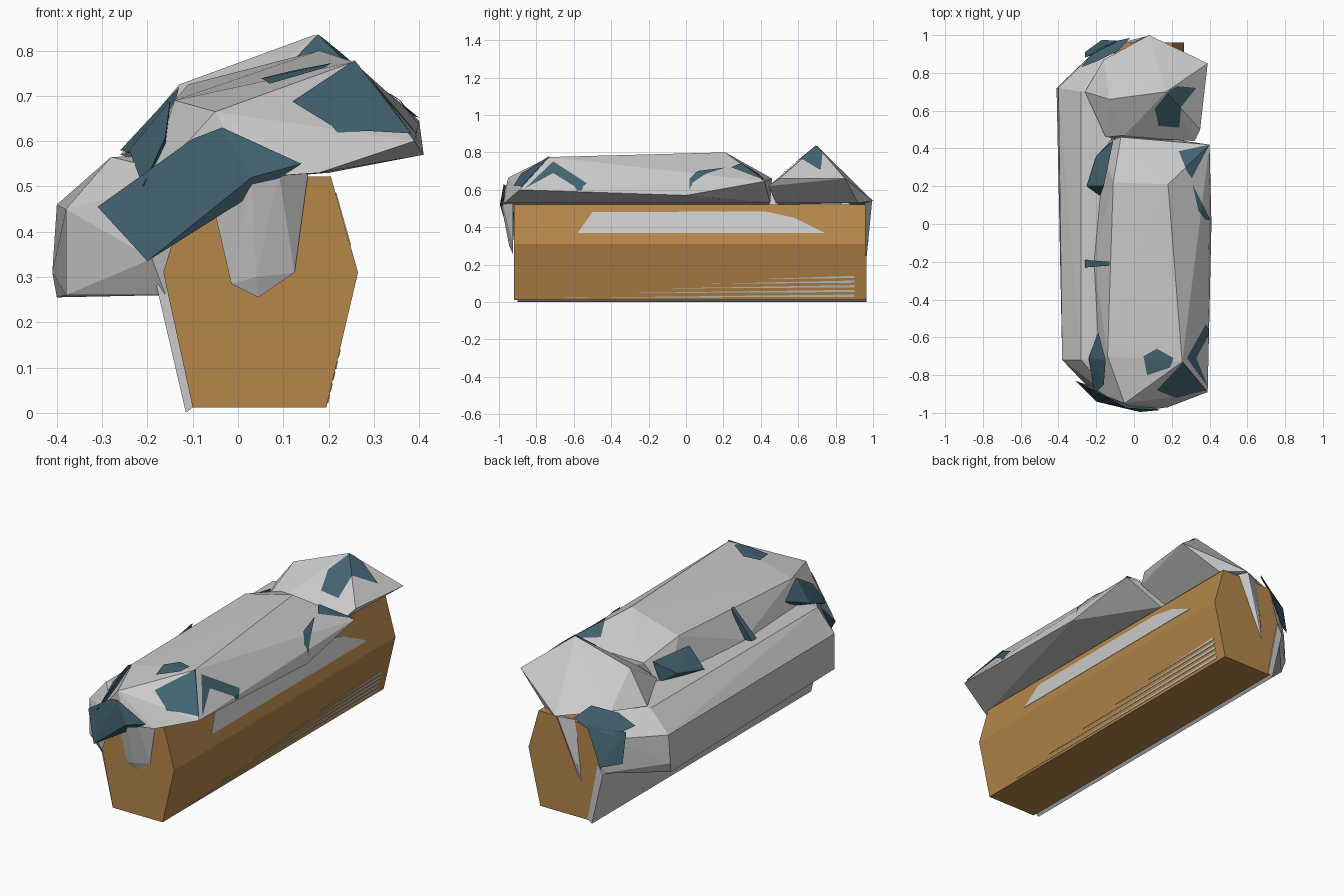
import bpy, bmesh
from mathutils import Vector


def material(name, rgb):
    m = bpy.data.materials.new(name)
    m.diffuse_color = (*rgb, 1)
    return m


GREY = material("pale grey", (0.59, 0.59, 0.59))
WOOD = material("brown wood", (0.46, 0.24, 0.068))
TEAL = material("dark teal", (0.056, 0.125, 0.165))


def add(name, bm, mat):
    me = bpy.data.meshes.new(name)
    bm.to_mesh(me)
    bm.free()
    me.materials.append(mat)
    ob = bpy.data.objects.new(name, me)
    bpy.context.collection.objects.link(ob)
    return ob


def hull(name, points, mat):
    """Faceted convex chunk around a few corner points."""
    bm = bmesh.new()
    for p in points:
        bm.verts.new(p)
    r = bmesh.ops.convex_hull(bm, input=bm.verts[:])
    loose = {g for g in r["geom_interior"] + r["geom_unused"]
             if isinstance(g, bmesh.types.BMVert)}
    bmesh.ops.delete(bm, geom=list(loose), context='VERTS')
    bmesh.ops.recalc_face_normals(bm, faces=bm.faces[:])
    return add(name, bm, mat)


def patch(name, source, outline):
    """Thin sheet: the source's upper surface cut by a convex outline seen from above."""
    bm = bmesh.new()
    bm.from_mesh(source.data)
    bm.normal_update()
    down = [f for f in bm.faces if f.normal.z < 0.05]
    bmesh.ops.delete(bm, geom=down, context='FACES')
    pts = [Vector((x, y, 0)) for x, y in outline]
    mid = sum(pts, Vector()) / len(pts)
    for a, b in zip(pts, pts[1:] + pts[:1]):
        n = Vector((b.y - a.y, a.x - b.x, 0))
        if n.dot(mid - a) > 0:
            n = -n
        bmesh.ops.bisect_plane(bm, geom=bm.verts[:] + bm.edges[:] + bm.faces[:],
                               plane_co=a, plane_no=n, clear_outer=True)
    bmesh.ops.translate(bm, verts=bm.verts[:], vec=(0, 0, 0.007))
    add(name, bm, TEAL)


# Six-sided log
section = [(-0.10, 0.012), (0.195, 0.012), (0.265, 0.31),
           (0.205, 0.522), (-0.10, 0.522), (-0.165, 0.31)]
hull("log", [(x, y, z) for y in (-0.92, 0.96) for x, z in section], WOOD)

# Large slab on top of the log
slab = hull("main_slab", [
    (-0.14, -0.70, 0.69), (-0.05, -0.95, 0.665), (0.255, -0.73, 0.775),
    (0.18, 0.21, 0.80), (-0.11, 0.22, 0.725), (-0.07, 0.46, 0.66),
    (0.40, 0.42, 0.645), (0.41, 0.0, 0.57), (0.39, -0.89, 0.60),
    (0.18, -0.97, 0.53), (0.03, -0.99, 0.52), (-0.20, -0.89, 0.50),
    (0.20, 0.45, 0.53), (-0.18, 0.42, 0.50), (-0.21, -0.2, 0.57)], GREY)

# Smaller boulder at the back
boulder = hull("rear_boulder", [
    (0.17, 0.70, 0.835), (-0.13, 0.66, 0.725), (0.08, 1.0, 0.54),
    (0.39, 0.85, 0.66), (0.35, 0.50, 0.66), (0.32, 0.44, 0.62),
    (-0.05, 0.47, 0.64), (-0.15, 0.46, 0.60), (-0.26, 0.70, 0.57),
    (-0.16, 0.87, 0.58), (0.20, 0.92, 0.53), (0.20, 0.48, 0.53),
    (-0.10, 0.50, 0.52)], GREY)

# Overhanging mass along the left side
hull("left_ledge", [
    (-0.38, -0.72, 0.45), (-0.40, 0.72, 0.46), (-0.41, 0.72, 0.31),
    (-0.38, -0.72, 0.26), (-0.40, 0.70, 0.255), (-0.28, -0.72, 0.565),
    (-0.28, 0.70, 0.565), (-0.12, -0.70, 0.57), (-0.12, 0.75, 0.57),
    (-0.19, -0.92, 0.34), (-0.16, -0.90, 0.26), (-0.16, 0.96, 0.28),
    (-0.20, 0.92, 0.46), (-0.10, 0.95, 0.50), (-0.10, -0.93, 0.52)], GREY)

# Thin skin down the left side of the log
hull("left_skin", [(x, y, z) for y in (-0.90, 0.965)
                   for x, z in ((-0.18, 0.28), (-0.115, 0.0), (-0.09, 0.02), (-0.15, 0.33))],
     GREY)

# Tongues hanging over both log ends
hull("front_tongue", [
    (-0.07, -0.92, 0.53), (-0.055, -0.925, 0.46), (-0.015, -0.925, 0.285),
    (0.045, -0.925, 0.255), (0.125, -0.925, 0.31), (0.155, -0.925, 0.53),
    (0.03, -0.99, 0.53), (0.09, -0.98, 0.53), (0.04, -0.945, 0.30)], GREY)
hull("rear_tongue", [
    (-0.02, 0.955, 0.53), (0.11, 0.955, 0.53), (0.07, 0.995, 0.54),
    (-0.05, 0.962, 0.20), (-0.03, 0.97, 0.30)], GREY)

# Pale streaks showing on the right faces of the log
def streak(name, corners):
    def on_log(z):
        return 0.265 - 0.06 * (z - 0.31) / 0.212 if z > 0.31 else 0.195 + 0.07 * (z - 0.012) / 0.298
    hull(name, [(on_log(z) + d, y, z) for y, z in corners for d in (-0.003, 0.002)], GREY)


streak("upper_streak", [(-0.58, 0.37), (0.74, 0.37), (0.58, 0.45), (0.42, 0.485), (-0.50, 0.48)])
for i in range(5):
    z = 0.022 + i * 0.025
    streak("lower_streak_%d" % i, [(-0.70 + i * 0.27, z), (0.90, z + 0.006), (0.90, z + 0.018)])

# Teal patches following the upper surfaces
for i, outline in enumerate([
        [(0.21, 0.38), (0.40, 0.42), (0.30, 0.23), (0.28, 0.28)],
        [(0.23, 0.21), (0.29, 0.30), (0.31, 0.21), (0.405, 0.02), (0.38, 0.02)],
        [(0.05, -0.70), (0.12, -0.66), (0.21, -0.71), (0.19, -0.76), (0.07, -0.80)],
        [(0.12, -0.88), (0.26, -0.73), (0.385, -0.88), (0.22, -0.92)],
        [(0.28, -0.71), (0.38, -0.53), (0.405, -0.57), (0.33, -0.71)],
        [(0.28, -0.71), (0.33, -0.71), (0.39, -0.86)]]):
    patch("slab_patch_%d" % i, slab, outline)
for i, outline in enumerate([
        [(0.11, 0.61), (0.19, 0.71), (0.25, 0.62), (0.24, 0.51), (0.13, 0.52)],
        [(0.19, 0.71), (0.23, 0.73), (0.33, 0.72), (0.25, 0.62)]]):
    patch("boulder_patch_%d" % i, boulder, outline)

# Teal chunks bridging the groove between slab and ledge
hull("groove_patch_rear", [(-0.25, 0.20, 0.575), (-0.20, 0.36, 0.60), (-0.11, 0.44, 0.67),
                           (-0.16, 0.20, 0.68), (-0.18, 0.15, 0.57), (-0.14, 0.42, 0.56)], TEAL)
hull("groove_patch_front", [(-0.24, -0.71, 0.58), (-0.19, -0.57, 0.63), (-0.15, -0.72, 0.69),
                            (-0.16, -0.85, 0.61), (-0.21, -0.90, 0.50), (-0.16, -0.70, 0.54)], TEAL)
hull("groove_sliver", [(-0.26, -0.19, 0.58), (-0.26, -0.23, 0.58), (-0.13, -0.20, 0.72),
                       (-0.13, -0.22, 0.72), (-0.17, -0.21, 0.56)], TEAL)

# Teal plates folded over the front and rear ends
hull("front_plate", [(-0.31, -0.83, 0.455), (-0.20, -0.94, 0.335), (0.03, -0.995, 0.52),
                     (0.14, -0.985, 0.55), (-0.035, -0.975, 0.63), (-0.10, -0.94, 0.605),
                     (-0.12, -0.90, 0.52)], TEAL)
hull("rear_plate", [(-0.28, 0.83, 0.52), (-0.21, 0.92, 0.48), (-0.02, 0.985, 0.55),
                    (-0.08, 0.92, 0.61), (-0.20, 0.86, 0.58), (-0.09, 0.97, 0.51)], TEAL)
hull("rear_plate_drip", [(-0.26, 0.88, 0.50), (-0.09, 0.97, 0.52), (-0.17, 0.975, 0.32),
                         (-0.26, 0.91, 0.34), (-0.14, 0.93, 0.50)], TEAL)
